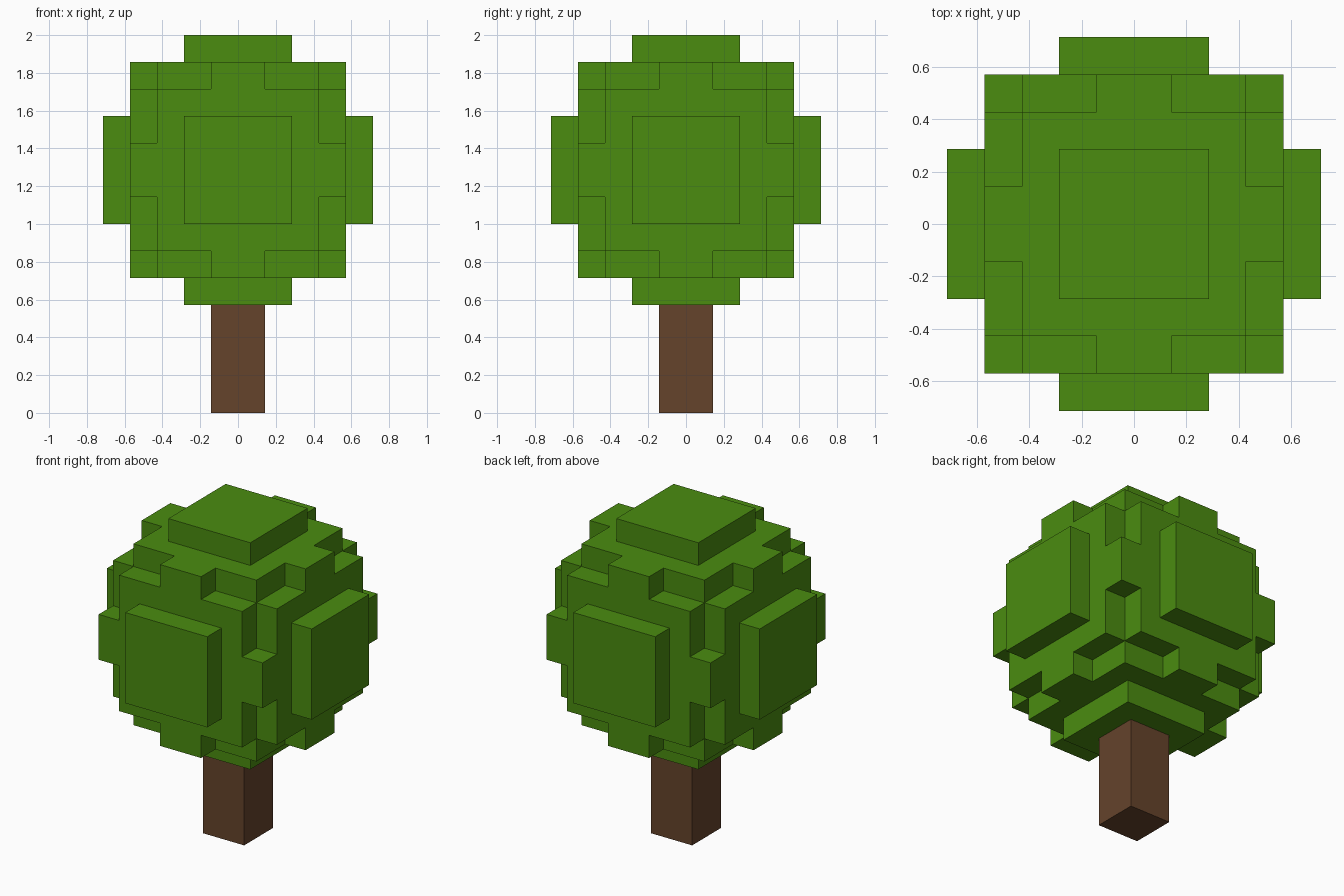
import bpy
import bmesh
from itertools import product
from mathutils import Vector

if "Cube" in bpy.data.objects:
    bpy.data.objects.remove(bpy.data.objects["Cube"])

U = 1 / 7            # size of one block
TRUNK_BLOCKS = 4     # trunk height below the crown
RADIUS = 5           # crown radius in blocks


def make_material(name, rgb):
    mat = bpy.data.materials.new(name)
    mat.use_nodes = True
    color = (*rgb, 1)
    mat.diffuse_color = color
    mat.node_tree.nodes["Principled BSDF"].inputs["Base Color"].default_value = color
    return mat


def make_block_object(name, blocks, mat):
    """Join unit blocks (given by their low corner) into one outer skin."""
    blocks = set(blocks)
    bm = bmesh.new()
    for block in blocks:
        for axis, side in product(range(3), (0, 1)):
            neighbour = list(block)
            neighbour[axis] += 2 * side - 1
            if tuple(neighbour) in blocks:
                continue
            corners = []
            for a, b in ((0, 0), (1, 0), (1, 1), (0, 1)):
                p = Vector(block)
                p[axis] += side
                p[(axis + 1) % 3] += a
                p[(axis + 2) % 3] += b
                corners.append(bm.verts.new(p * U))
            bm.faces.new(corners if side else corners[::-1])
    bmesh.ops.remove_doubles(bm, verts=bm.verts, dist=U / 100)
    # Merge the coplanar squares into large flat faces
    bmesh.ops.dissolve_limit(bm, angle_limit=0.01, verts=bm.verts, edges=bm.edges)
    mesh = bpy.data.meshes.new(name)
    bm.to_mesh(mesh)
    bm.free()
    mesh.materials.append(mat)
    obj = bpy.data.objects.new(name, mesh)
    bpy.context.collection.objects.link(obj)
    return obj


leaf_green = make_material("leaf green", (0.069, 0.262, 0.005))
bark_brown = make_material("bark brown", (0.130, 0.056, 0.024))

# Trunk: a square post
make_block_object("trunk", product((-1, 0), (-1, 0), range(TRUNK_BLOCKS)), bark_brown)

# Crown: every block whose middle lies inside a ball
span = range(-RADIUS, RADIUS)
lift = TRUNK_BLOCKS + RADIUS
crown_blocks = [(x, y, z + lift) for x, y, z in product(span, repeat=3)
                if sum((c + 0.5) ** 2 for c in (x, y, z)) <= RADIUS ** 2]
make_block_object("crown", crown_blocks, leaf_green)
